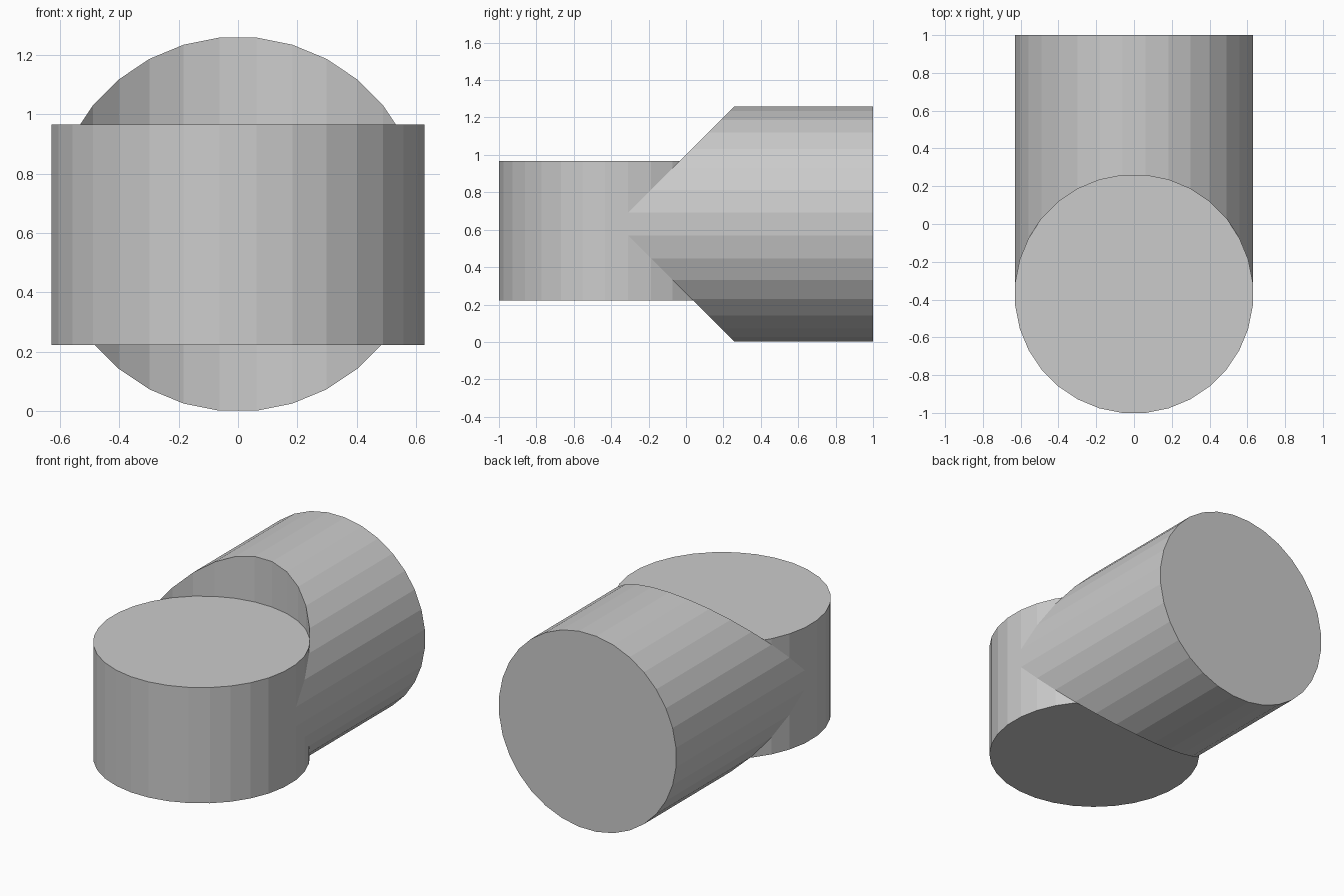
import bpy, bmesh
from math import cos, sin, pi

if "Cube" in bpy.data.objects:
    bpy.data.objects.remove(bpy.data.objects["Cube"])

N = 32                      # sides of both cylinders
R = 0.632                   # shared radius
YC = -0.371                 # axis of the upright drum
ZC = 0.63                   # axis of the horizontal barrel
Z0, Z1 = 0.222, 0.966       # drum bottom and top
Y_BACK = 1.0

# Shared cross-section, with a flat facing each axis direction
ring = [(R * cos((k + 0.5) * 2 * pi / N), R * sin((k + 0.5) * 2 * pi / N)) for k in range(N)]


def make_object(name, bm):
    bmesh.ops.recalc_face_normals(bm, faces=bm.faces)
    mesh = bpy.data.meshes.new(name)
    bm.to_mesh(mesh)
    bm.free()
    obj = bpy.data.objects.new(name, mesh)
    bpy.context.collection.objects.link(obj)
    return obj


def bridge(bm, a, b):
    for k in range(N):
        j = (k + 1) % N
        bm.faces.new((a[k], a[j], b[j], b[k]))


# Upright drum
bm = bmesh.new()
low = [bm.verts.new((x, YC + y, Z0)) for x, y in ring]
high = [bm.verts.new((x, YC + y, Z1)) for x, y in ring]
bridge(bm, low, high)
bm.faces.new(low)
bm.faces.new(high)
drum = make_object("upright_drum", bm)

# Horizontal barrel whose front is scooped out to fit around the drum
bm = bmesh.new()
front = [bm.verts.new((x, YC + abs(h), ZC + h)) for x, h in ring]
back = [bm.verts.new((x, Y_BACK, ZC + h)) for x, h in ring]
bridge(bm, front, back)
bm.faces.new(back)
for k in range(N // 2 - 1):
    bm.faces.new((front[k], front[k + 1], front[N - 2 - k], front[N - 1 - k]))
barrel = make_object("horizontal_barrel", bm)

# Join the two solids
union = barrel.modifiers.new("join_drum", 'BOOLEAN')
union.operation = 'UNION'
union.solver = 'EXACT'
union.object = drum
drum.hide_render = True
